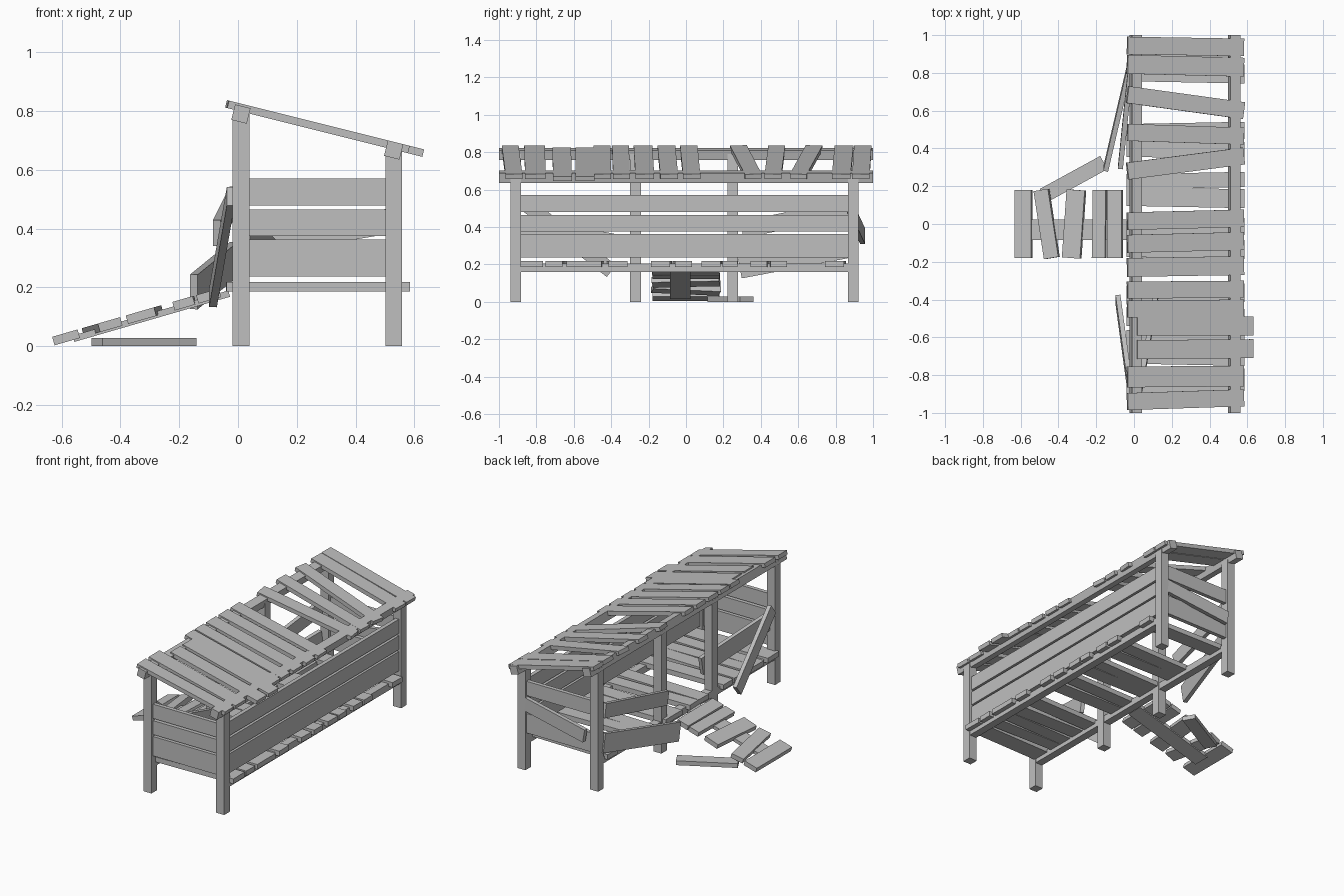
import bpy
import bmesh
from mathutils import Matrix, Vector

cube = bpy.data.objects.get("Cube")
if cube:
    bpy.data.objects.remove(cube, do_unlink=True)

# Single weathered timber colour
GREY = (0.52, 0.52, 0.52, 1)
timber = bpy.data.materials.new("weathered_grey")
timber.use_nodes = True
timber.diffuse_color = GREY
timber.node_tree.nodes["Principled BSDF"].inputs["Base Color"].default_value = GREY

X, Y, Z = Vector((1, 0, 0)), Vector((0, 1, 0)), Vector((0, 0, 1))


def plank(name, start, end, width, thick, facing):
    """Flat board from start to end whose broad side looks along facing."""
    start, end = Vector(start), Vector(end)
    along = (end - start).normalized()
    side = facing.cross(along).normalized()
    normal = along.cross(side)
    frame = Matrix((along, side, normal)).transposed().to_4x4()
    size = Matrix.Diagonal(((end - start).length, width, thick, 1))
    bm = bmesh.new()
    bmesh.ops.create_cube(bm, size=1)
    bm.transform(Matrix.Translation((start + end) / 2) @ frame @ size)
    mesh = bpy.data.meshes.new(name)
    bm.to_mesh(mesh)
    bm.free()
    mesh.materials.append(timber)
    obj = bpy.data.objects.new(name, mesh)
    bpy.context.collection.objects.link(obj)
    return obj


# Shared dimensions
POST = 0.057
BOARD = 0.026
OPEN_X, WALL_X = 0.01, 0.53
END_Y = 0.91
ROOF_SLOPE = -0.25
ROOF_UP = Vector((-ROOF_SLOPE, 0, 1)).normalized()

# Posts: four along the open side, two at the wall
for y in (-END_Y, -0.27, 0.25, END_Y - 0.015):
    plank("open_side_post", (OPEN_X, y, 0), (OPEN_X, y, 0.79), POST, POST, X)
for y in (-END_Y, END_Y - 0.015):
    plank("wall_side_post", (WALL_X, y, 0), (WALL_X, y, 0.67), POST, POST, X)

# Roof beams tilted with the roof, and floor beams
for x, z in ((OPEN_X, 0.79), (WALL_X, 0.668)):
    plank("roof_beam", (x, -1, z), (x, 1, z), 0.054, 0.054, ROOF_UP)
    plank("floor_beam", (x, -END_Y, 0.182), (x, END_Y, 0.182), 0.05, 0.044, Z)


def roof_point(x, y):
    return (x, y, 0.815 + ROOF_SLOPE * x)


# Roof planks: y at the high end, y at the low end, width, slide down the slope
roof = [
    (-0.94, -0.92, 0.09, 0), (-0.81, -0.805, 0.11, 0),
    (-0.665, -0.66, 0.1, 0.05), (-0.54, -0.54, 0.1, 0.05),
    (-0.45, -0.445, 0.09, 0), (-0.35, -0.345, 0.09, 0),
    (-0.23, -0.22, 0.1, 0), (-0.105, -0.09, 0.095, 0),
    (0.015, 0.03, 0.093, 0), (0.28, 0.36, 0.09, 0),
    (0.485, 0.465, 0.09, 0), (0.685, 0.6, 0.09, 0),
    (0.845, 0.83, 0.1, 0), (0.945, 0.935, 0.093, 0),
]
for high, low, width, slide in roof:
    plank("roof_plank", roof_point(slide - 0.035, high),
          roof_point(slide + 0.58, low), width, BOARD, ROOF_UP)

# Floor planks with gaps where some are missing
floor = [
    (-0.83, 0.12), (-0.7, 0.09), (-0.6, 0.09), (-0.495, 0.1), (-0.37, 0.1),
    (-0.13, 0.1), (-0.02, 0.09), (0.14, 0.1), (0.23, 0.08),
    (0.395, 0.09), (0.49, 0.09), (0.8, 0.1),
]
for i, (y, width) in enumerate(floor):
    skew = 0.006 * (-1) ** i
    plank("floor_plank", (-0.04, y - skew, 0.203), (0.585, y + skew, 0.203),
          width, 0.032, Z)

# Wall and end boards: centre height and width
for z, width in ((0.3, 0.125), (0.42, 0.09), (0.525, 0.092)):
    plank("wall_board", (WALL_X, -0.89, z), (WALL_X, 0.88, z), width, BOARD, X)
    plank("right_end_board", (0.03, -END_Y, z), (0.51, -END_Y, z), width, BOARD, Y)
    if z != 0.42:
        plank("broken_end_board", (0.03, 0.9, z), (0.51, 0.9, z), width, BOARD, Y)
plank("loose_end_board", (0.51, 0.91, 0.425), (0.06, 0.945, 0.35), 0.085, BOARD, Y)

# Broken boards hanging off the open side
plank("upper_hanging_board", (-0.015, 0.86, 0.5), (-0.072, 0.3, 0.385),
      0.09, BOARD, X)
plank("lower_hanging_board", (-0.015, 0.87, 0.295), (-0.15, 0.29, 0.185),
      0.12, BOARD, X)
plank("inner_hanging_board", (0.03, -0.88, 0.4), (0.125, -0.33, 0.295),
      0.115, BOARD, X)
plank("leaning_board", (-0.025, -0.84, 0.51), (-0.085, -0.4, 0.165),
      0.08, BOARD, X)

# Entry ramp: cross planks on one central brace
RAMP_SLOPE = 0.29
RAMP_UP = Vector((-RAMP_SLOPE, 0, 1)).normalized()


def ramp_point(x, y, drop=0):
    return (x, y, 0.02 + RAMP_SLOPE * (x + 0.62) - drop)


ramp = [(-0.585, -0.585, 0.09), (-0.435, -0.49, 0.08), (-0.33, -0.305, 0.1),
        (-0.185, -0.18, 0.072), (-0.1, -0.1, 0.08)]
for x_right, x_left, width in ramp:
    plank("ramp_plank", ramp_point(x_right, -0.18), ramp_point(x_left, 0.18),
          width, 0.03, RAMP_UP)
plank("ramp_brace", ramp_point(-0.56, -0.03, 0.012), ramp_point(-0.03, -0.03, 0.012),
      0.11, 0.022, RAMP_UP)

# Plank fallen on the ground
plank("fallen_plank", (-0.48, 0.15, 0.014), (-0.16, 0.325, 0.014), 0.08, 0.028, Z)
